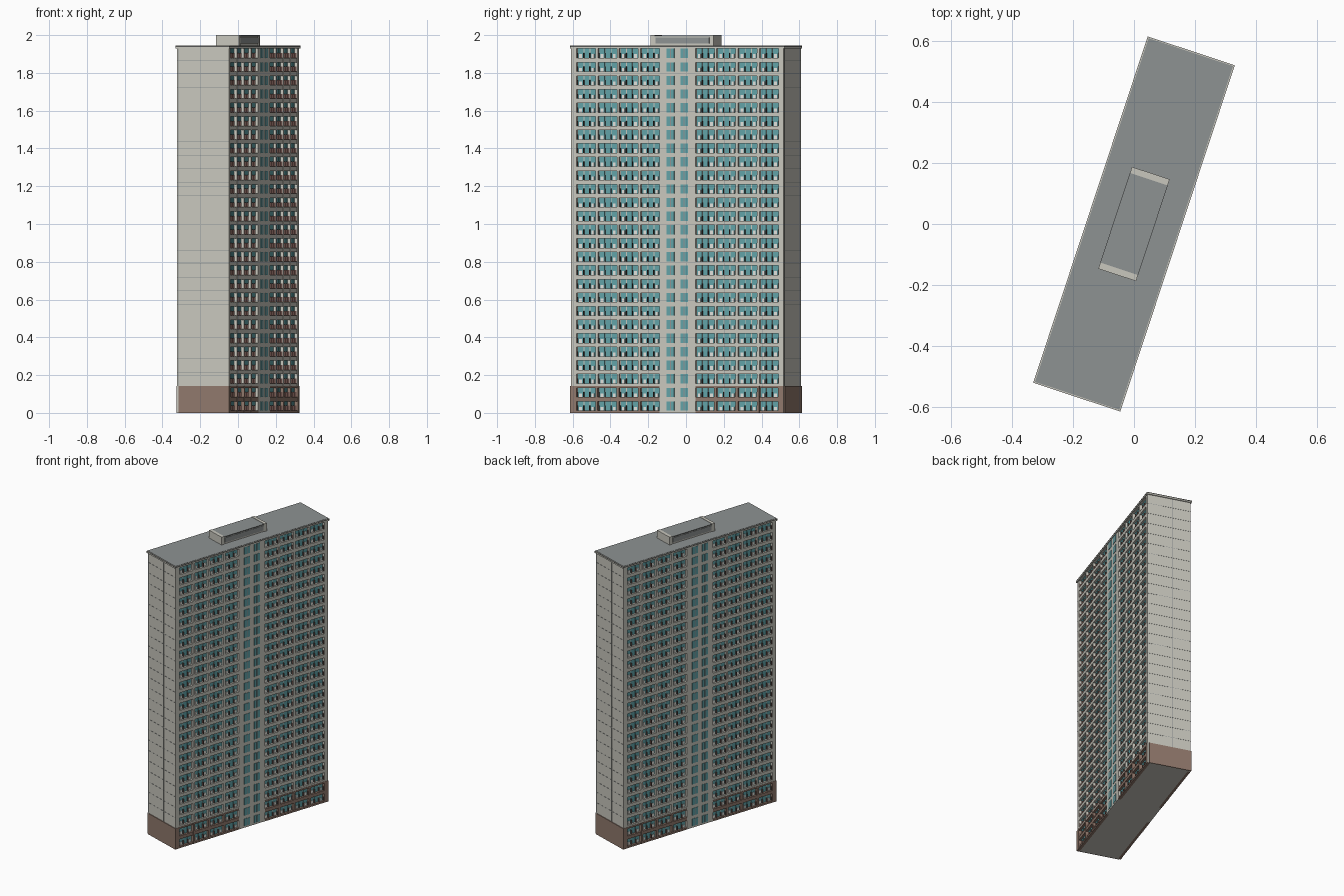
import bpy, bmesh, math
from mathutils import Matrix, Vector

if "Cube" in bpy.data.objects:
    bpy.data.objects.remove(bpy.data.objects["Cube"])

FLOORS, PITCH = 27, 0.0718       # storeys and storey height
TOP = FLOORS * PITCH
FACE, WALL = 0.145, 0.128        # facade plane and recessed wall plane
END = 0.592                      # half length of the walls
CORE = 0.1                       # half width of the stair core
BAYS, BAY_PITCH, BAY = 4, 0.119, 0.106
BASE = 2                         # storeys with brown cladding
TURN = math.radians(-18.3)


def material(name, rgb):
    m = bpy.data.materials.new(name)
    m.use_nodes = True
    m.diffuse_color = (*rgb, 1)
    bsdf = next(n for n in m.node_tree.nodes if n.type == 'BSDF_PRINCIPLED')
    bsdf.inputs["Base Color"].default_value = (*rgb, 1)
    bsdf.inputs["Roughness"].default_value = 0.8
    return m


concrete = material("light concrete", (0.58, 0.57, 0.51))
grey = material("roof grey", (0.27, 0.29, 0.29))
teal = material("teal glass", (0.12, 0.36, 0.39))
brown = material("brown cladding", (0.28, 0.19, 0.15))
white = material("white panel", (0.75, 0.75, 0.71))
dark = material("dark trim", (0.09, 0.09, 0.085))
rust = material("dark red divider", (0.12, 0.065, 0.055))


def part(name, mat, boxes, twin=True):
    """One object from boxes (x0, x1, y0, y1, z0, z1); twin adds the half-turn copy."""
    bm = bmesh.new()
    for x0, x1, y0, y1, z0, z1 in boxes:
        for s in ((1, -1) if twin else (1,)):
            mid = Vector((s * (x0 + x1) / 2, s * (y0 + y1) / 2, (z0 + z1) / 2))
            size = Matrix.Diagonal((abs(x1 - x0), abs(y1 - y0), z1 - z0, 1))
            bmesh.ops.create_cube(bm, size=1, matrix=Matrix.Translation(mid) @ size)
    mesh = bpy.data.meshes.new(name)
    bm.to_mesh(mesh)
    bm.free()
    mesh.materials.append(mat)
    obj = bpy.data.objects.new(name, mesh)
    obj.rotation_euler.z = TURN
    bpy.context.collection.objects.link(obj)
    return obj


def span(t, a, b):
    """Range a..b along the facade, flipped for the t = -1 wing."""
    return (a, b) if t > 0 else (-b, -a)


# Main volume, stair core and roof
part("main_body", concrete, [(-WALL, WALL, -END, END, 0, TOP)], twin=False)
part("stair_core", concrete, [(WALL, FACE, -CORE, CORE, 0, TOP)])
part("end_wall", concrete, [(-FACE, FACE, END - 0.012, END, 0, TOP)])
part("roof_edge", concrete, [(-0.15, 0.15, -0.598, 0.598, 1.93, 1.944)], twin=False)
part("roof_deck", grey, [(-0.146, 0.146, -0.594, 0.594, 1.94, 1.946)], twin=False)
part("roof_trim", dark, [(0.149, 0.1505, -0.598, 0.598, 1.938, 1.942),
                         (-0.15, 0.15, 0.597, 0.5985, 1.938, 1.942)])

# Facade frame, windows and balconies
piers, base_piers, bands, base_bands = [], [], [], []
glass, panels, dividers, mullions = [], [], [], []
base_top = BASE * PITCH
for t in (1, -1):
    for k in range(BAYS + 1):
        start = CORE + k * BAY_PITCH - (BAY_PITCH - BAY)
        stop = END if k == BAYS else start + BAY_PITCH - BAY
        y = span(t, start, stop)
        piers.append((WALL, FACE, *y, base_top, TOP))
        if k:
            base_piers.append((WALL, FACE + 0.002, *y, 0, base_top))
    for f in range(FLOORS):
        z = f * PITCH
        sill, head = z + 0.012, z + 0.061
        rows, edge = (base_bands, 0.001) if f < BASE else (bands, -0.001)
        for lo, hi in ((z, sill), (head, z + PITCH)):
            rows.append((WALL, FACE + edge, *span(t, CORE, END - 0.005), lo, hi))
        for k in range(BAYS):
            bay = CORE + k * BAY_PITCH
            for w in range(3):
                a = bay + 0.004 + w * 0.034
                glass.append((WALL, WALL + 0.003, *span(t, a, a + 0.029), sill, head))
                if w != 1:
                    panels.append((WALL, WALL + 0.006, *span(t, a + 0.007, a + 0.022),
                                   sill, sill + 0.02))
                dividers.append((WALL, FACE - 0.003, *span(t, a + 0.03, a + 0.032),
                                 sill, sill + 0.026))
        # Stair windows
        glass.append((FACE, FACE + 0.002, *span(t, 0.017, 0.06), sill, head))
        mullions.append((FACE, FACE + 0.003, *span(t, 0.036, 0.041), sill, head))

part("facade_piers", concrete, piers)
part("floor_bands", concrete, bands)
part("base_piers", brown, base_piers)
part("base_bands", brown, base_bands)
part("windows", teal, glass)
part("window_panels", white, panels)
part("balcony_dividers", rust, dividers)
part("stair_mullions", grey, mullions)

# End wall cladding and panel seams
part("end_base_cladding", brown, [(-0.148, 0.135, END, END + 0.005, 0, base_top)])
seams = [(-FACE, FACE, END, END + 0.001, f * PITCH - 0.0008, f * PITCH + 0.0008)
         for f in range(BASE + 1, FLOORS)]
seams += [(x - 0.0008, x + 0.0008, END, END + 0.001, base_top, TOP) for x in (-0.02, 0.135)]
part("end_wall_seams", grey, seams)

# Rooftop plant room
part("plant_room", concrete, [(-0.061, 0.061, -0.16, 0.16, 1.94, 1.994)], twin=False)
part("plant_room_end", concrete, [(-0.065, 0.065, 0.155, 0.176, 1.94, 2.0)])
part("plant_room_roof", grey, [(-0.065, 0.065, -0.155, 0.155, 1.992, 1.998)], twin=False)
part("plant_room_louvre", grey, [(0.061, 0.064, -0.15, 0.15, 1.955, 1.988)])
part("plant_room_trim", dark, [(0.064, 0.0655, -0.155, 0.155, 1.995, 1.998)])
